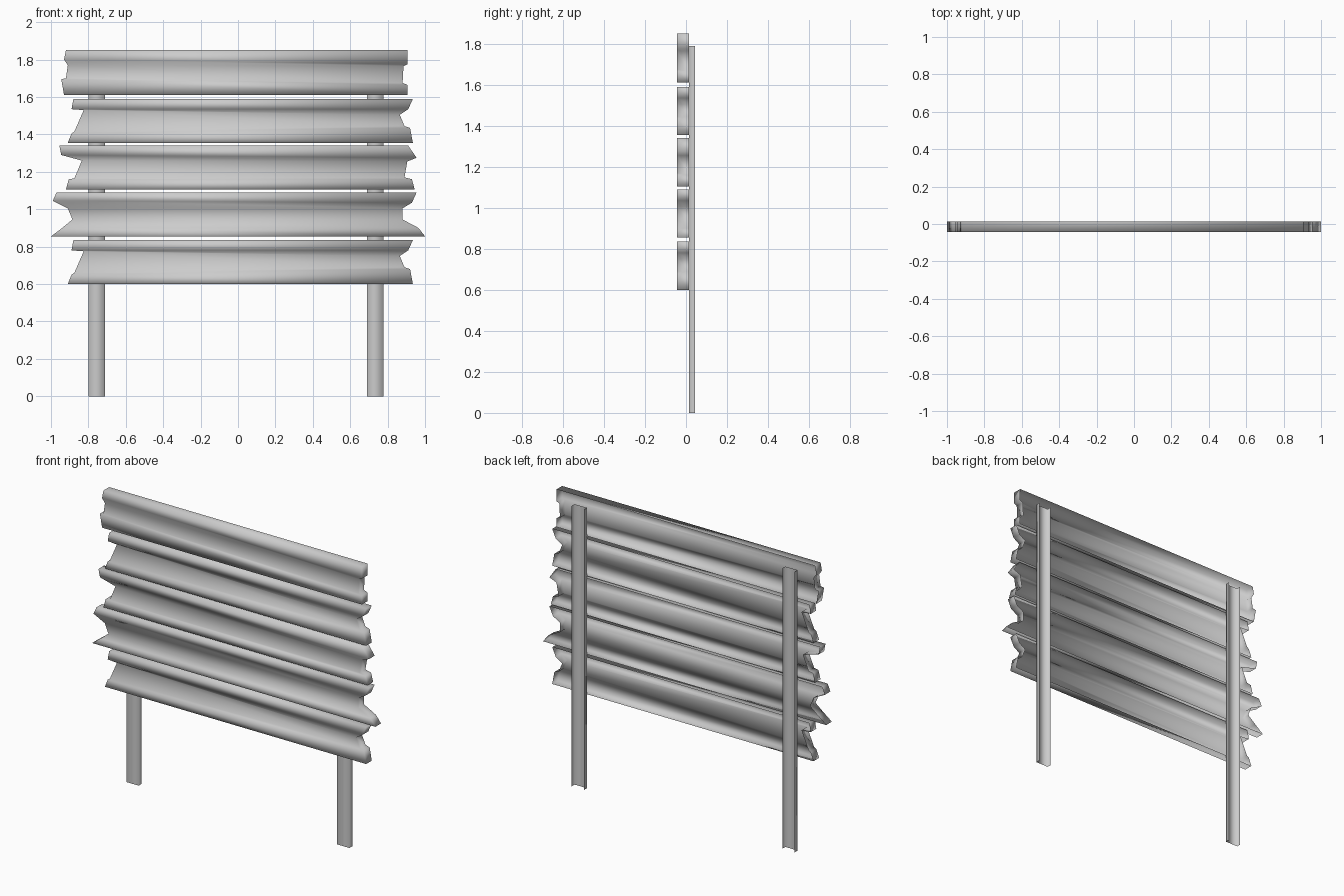
import bpy
import bmesh

default_cube = bpy.data.objects.get("Cube")
if default_cube:
    bpy.data.objects.remove(default_cube, do_unlink=True)

# One plain grey for everything
grey = bpy.data.materials.new("plain grey")
grey.use_nodes = True
colour = (0.6, 0.6, 0.6, 1)
grey.diffuse_color = colour
grey.node_tree.nodes["Principled BSDF"].inputs["Base Color"].default_value = colour


def open_shell(name, left, right, front, back, base=0, capped=True):
    """Front skin between two edge outlines (x, z from the top down),
    with a rim running backwards and the rear left open."""
    mesh = bpy.data.meshes.new(name)
    bm = bmesh.new()
    rows = len(left)
    outline = list(left) + list(reversed(right))
    fore = [bm.verts.new((x, front, base + z)) for x, z in outline]
    rear = [bm.verts.new((x, back, base + z)) for x, z in outline]
    count = len(outline)

    # Front skin, one strip for each step of the torn edge
    for i in range(rows - 1):
        j = count - 1 - i
        bm.faces.new((fore[i], fore[i + 1], fore[j - 1], fore[j]))

    # Rim, leaving the top and bottom open on uncapped parts
    for i in range(count):
        if not capped and i in (rows - 1, count - 1):
            continue
        j = (i + 1) % count
        bm.faces.new((fore[j], fore[i], rear[i], rear[j]))

    for face in bm.faces:
        face.smooth = True
    bm.to_mesh(mesh)
    bm.free()
    mesh.materials.append(grey)
    obj = bpy.data.objects.new(name, mesh)
    bpy.context.collection.objects.link(obj)
    return obj


# Torn end outlines of the boards: (left end, right end)
top_ends = (
    ((-.92, .24), (-.93, .19), (-.91, .16), (-.92, .09), (-.945, .085), (-.93, 0)),
    ((.905, .24), (.905, .165), (.885, .155), (.88, .065), (.905, .055), (.905, 0)),
)
notched_ends = (
    ((-.88, .235), (-.89, .18), (-.825, .175), (-.875, .06), (-.89, .05), (-.91, 0)),
    ((.935, .235), (.91, .18), (.865, .15), (.89, .09), (.92, .08), (.935, 0)),
)
hooked_ends = (
    ((-.955, .235), (-.945, .185), (-.835, .155), (-.875, .06), (-.905, .055), (-.92, 0)),
    ((.91, .235), (.955, .17), (.905, .15), (.89, .065), (.93, .055), (.945, 0)),
)
split_ends = (
    ((-.97, .235), (-.99, .19), (-.91, .15), (-.885, .09), (-.94, .045), (-1, 0)),
    ((.955, .235), (.93, .18), (.88, .15), (.88, .09), (.965, .045), (1, 0)),
)

# Boards, from the lowest up
board_front, board_back, post_back = -.043, .014, .043
boards = (
    ("lowest_board", notched_ends, .6),
    ("lower_board", split_ends, .855),
    ("middle_board", hooked_ends, 1.105),
    ("upper_board", notched_ends, 1.355),
    ("top_board", top_ends, 1.61),
)
for name, (left, right), base in boards:
    open_shell(name, left, right, board_front, board_back, base)

# Channel posts, open to the rear
post_height, post_width = 1.79, .087
for name, x in (("right_post", -.798), ("left_post", .69)):
    near = ((x, post_height), (x, 0))
    far = ((x + post_width, post_height), (x + post_width, 0))
    open_shell(name, near, far, board_back, post_back, capped=False)
